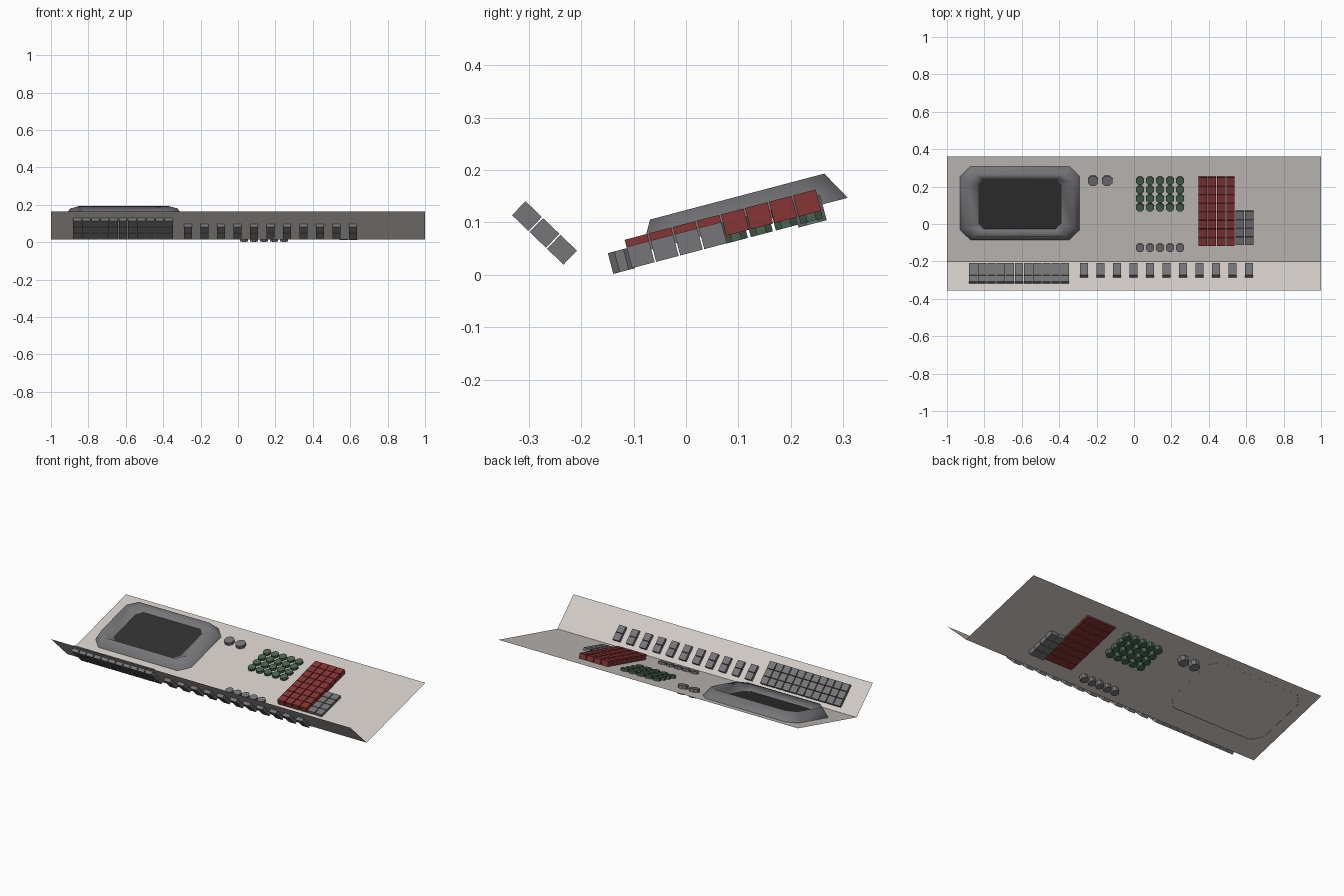
import bpy, bmesh, math
from mathutils import Matrix, Vector

if "Cube" in bpy.data.objects:
    bpy.data.objects.remove(bpy.data.objects["Cube"])


def material(name, rgb):
    m = bpy.data.materials.new(name)
    m.diffuse_color = (*rgb, 1)
    m.use_nodes = True
    m.node_tree.nodes["Principled BSDF"].inputs["Base Color"].default_value = m.diffuse_color
    return m


PANEL = material("warm_white", (0.64, 0.60, 0.57))
GREY = material("mid_grey", (0.18, 0.18, 0.19))
RED = material("dark_red", (0.24, 0.035, 0.035))
GREEN = material("dark_green", (0.065, 0.13, 0.08))
SCREEN = material("screen_black", (0.03, 0.03, 0.03))


def frame(origin, v):
    """Local frame lying on a sloped sheet: x along, v across, n outward."""
    v = Vector(v).normalized()
    x = Vector((1, 0, 0))
    n = x.cross(v)
    m = Matrix((x, v, n)).transposed().to_4x4()
    m.translation = origin
    return m


BEND = (-0.2, 0.014)
BACK = (0.36, 0.1615)
FRONT = (-0.355, 0.163)
DESK = frame((0, 0, 0.0667), (0, 0.967, 0.2547))
FACIA = frame((0, *BEND), (0, BEND[0] - FRONT[0], BEND[1] - FRONT[1]))


def finish(bm, name, *mats):
    me = bpy.data.meshes.new(name)
    bm.to_mesh(me)
    bm.free()
    for m in mats:
        me.materials.append(m)
    ob = bpy.data.objects.new(name, me)
    bpy.context.collection.objects.link(ob)
    return ob


def spread(start, step, count):
    return [start + step * i for i in range(count)]


def keys(name, mat, base, xs, vs, size, w):
    """Grid of box keys set into a sheet."""
    bm = bmesh.new()
    for x in xs:
        for v in vs:
            bmesh.ops.create_cube(bm, size=1, matrix=base @ Matrix.Translation((x, v, w))
                                  @ Matrix.Diagonal((*size, 1)))
    finish(bm, name, mat)


def knobs(name, mat, xs, vs, radius, depth, w):
    """Grid of eight-sided knobs set into the desk."""
    bm = bmesh.new()
    for x in xs:
        for v in vs:
            bmesh.ops.create_cone(bm, cap_ends=True, segments=8, radius1=radius, radius2=radius,
                                  depth=depth, matrix=DESK @ Matrix.Translation((x, v, w))
                                  @ Matrix.Rotation(math.pi / 8, 4, 'Z'))
    finish(bm, name, mat)


# bent sheet: desk and raised front facia
bm = bmesh.new()
rows = [[bm.verts.new((x, *p)) for x in (-1, 1)] for p in (FRONT, BEND, BACK)]
for a, b in zip(rows, rows[1:]):
    bm.faces.new((a[0], a[1], b[1], b[0]))
finish(bm, "console_sheet", PANEL)

# monitor: chamfered bezel rings, sloping in to a sunken screen
bm = bmesh.new()


def ring(hx, hv, c, w):
    pts = [(hx, hv - c), (hx - c, hv), (c - hx, hv), (-hx, hv - c),
           (-hx, c - hv), (c - hx, -hv), (hx - c, -hv), (hx, c - hv)]
    return [bm.verts.new(DESK @ Vector((-0.61 + x, 0.1155 + v, w))) for x, v in pts]


rings = [ring(0.32, 0.2035, 0.055, -0.001), ring(0.287, 0.172, 0.05, 0.055),
         ring(0.222, 0.138, 0.03, 0.02)]
for a, b in zip(rings, rings[1:]):
    for i in range(8):
        j = (i + 1) % 8
        bm.faces.new((a[i], a[j], b[j], b[i])).smooth = True
screen = bm.faces.new(rings[-1])
screen.material_index = 1
finish(bm, "monitor", GREY, SCREEN)

# desk controls
key = (0.0445, 0.0445, 0.042)
row_v = spread(-0.091, 0.0475, 8)
keys("red_keys", RED, DESK, spread(0.367, 0.0495, 4), row_v, key, 0.009)
keys("side_keys", GREY, DESK, spread(0.566, 0.0495, 2), row_v[:4], key, -0.005)
knob_x = spread(0.032, 0.0535, 5)
knobs("green_knobs", GREEN, knob_x, spread(0.0935, 0.0493, 4), 0.0235, 0.041, -0.006)
knobs("front_knobs", GREY, knob_x, [-0.129], 0.0235, 0.041, -0.007)
knobs("large_knobs", GREY, (-0.219, -0.144), [0.2415], 0.03, 0.05, -0.007)

# facia keyboard and paired switches
key = (0.044, 0.0435, 0.037)
row_v = spread(-0.05, -0.0463, 3)
keys("keyboard_keys", GREY, FACIA, spread(-0.86, 0.049, 11), row_v, key, -0.001)
keys("paired_switches", GREY, FACIA, spread(-0.267, 0.0882, 11), row_v[:2], key, -0.001)
